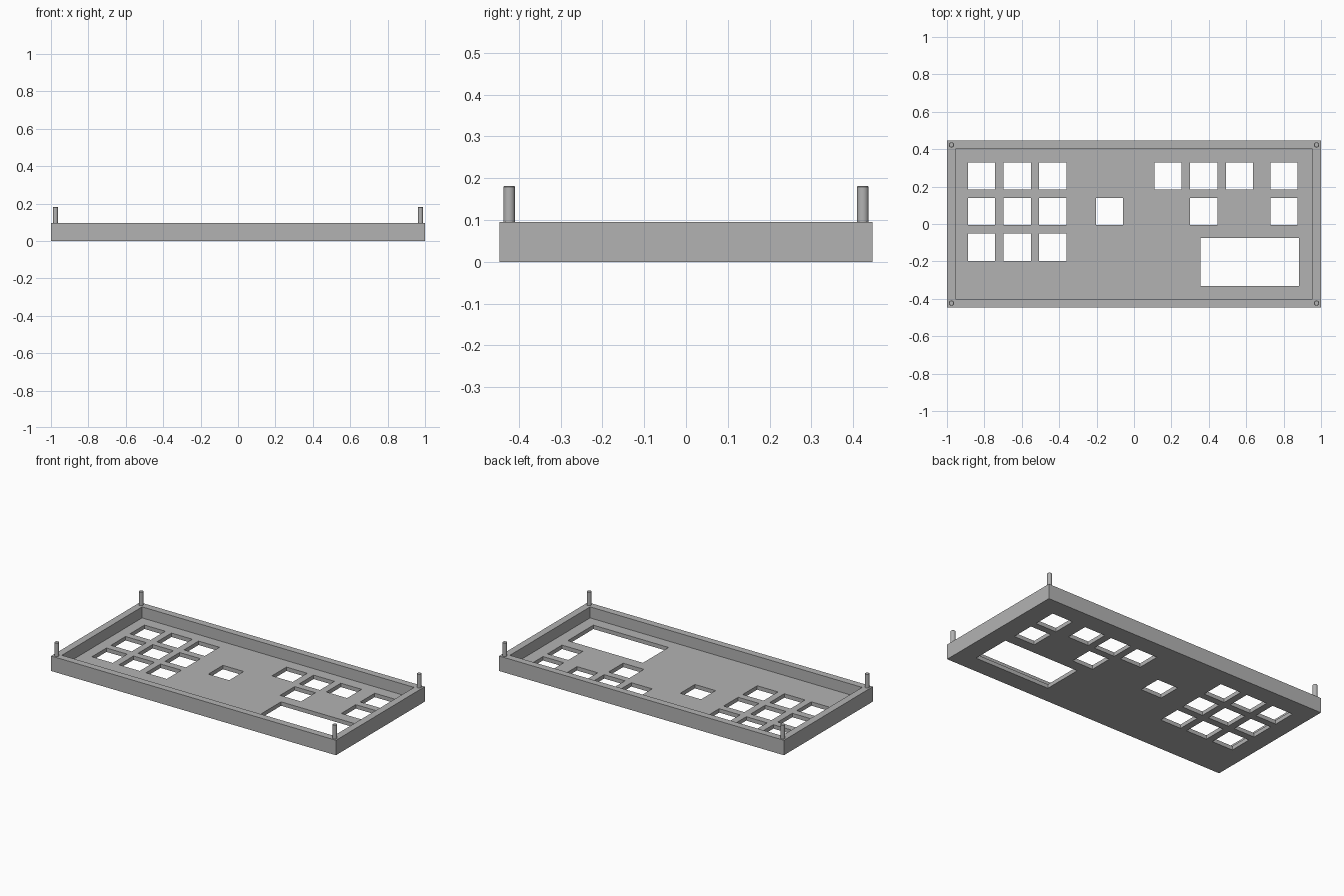
import bpy
import bmesh
from mathutils import Matrix, Vector

cube = bpy.data.objects.get("Cube")
if cube:
    bpy.data.objects.remove(cube, do_unlink=True)

HALF_X, HALF_Y, RIM_Z = 1.0, 0.446, 0.095
INNER_X, INNER_Y, FLOOR_Z = 0.955, 0.402, 0.025
KEY = 0.073  # half the width of a key opening

grey = bpy.data.materials.new("light_grey")
grey.use_nodes = True
colour = (0.45, 0.45, 0.45, 1)
grey.diffuse_color = colour
grey.node_tree.nodes["Principled BSDF"].inputs["Base Color"].default_value = colour


def boxes(name, bounds):
    """One object made of boxes, each given as (low corner, high corner)."""
    bm = bmesh.new()
    for low, high in bounds:
        low, high = Vector(low), Vector(high)
        place = Matrix.Translation((low + high) / 2) @ Matrix.Diagonal((*(high - low), 1))
        bmesh.ops.create_cube(bm, size=1, matrix=place)
    mesh = bpy.data.meshes.new(name)
    bm.to_mesh(mesh)
    bm.free()
    obj = bpy.data.objects.new(name, mesh)
    bpy.context.collection.objects.link(obj)
    mesh.materials.append(grey)
    return obj


def cut(target, cutter):
    """Subtract the cutter, apply the result and discard the cutter."""
    cutter.hide_render = True
    mod = target.modifiers.new("cut", 'BOOLEAN')
    mod.operation, mod.solver, mod.object = 'DIFFERENCE', 'EXACT', cutter
    bpy.context.view_layer.objects.active = target
    bpy.ops.object.modifier_apply(modifier=mod.name)
    bpy.data.objects.remove(cutter, do_unlink=True)


# Open tray: solid block with a pocket cut from above
tray = boxes("panel_tray", [((-HALF_X, -HALF_Y, 0), (HALF_X, HALF_Y, RIM_Z))])
cut(tray, boxes("pocket_cutter", [((-INNER_X, -INNER_Y, FLOOR_Z), (INNER_X, INNER_Y, 0.2))]))

# Key openings, listed by row, and the display window
keypad = (-0.815, -0.625, -0.435)
rows = {
    0.257: keypad + (0.182, 0.373, 0.564, 0.802),
    0.067: keypad + (-0.131, 0.373, 0.802),
    -0.124: keypad,
}
openings = [((x - KEY, y - KEY, -0.05), (x + KEY, y + KEY, 0.06))
            for y, columns in rows.items() for x in columns]
openings.append(((0.355, -0.332, -0.05), (0.883, -0.075, 0.06)))
cut(tray, boxes("opening_cutter", openings))

# Corner pegs with slightly chamfered tips
for side, sx in (("right", -1), ("left", 1)):
    for end, sy in (("front", -1), ("back", 1)):
        low, high = RIM_Z - 0.01, 0.181
        bpy.ops.mesh.primitive_cylinder_add(
            vertices=24, radius=0.014, depth=high - low,
            location=(sx * 0.976, sy * 0.423, (low + high) / 2))
        peg = bpy.context.object
        peg.name = f"{end}_{side}_peg"
        peg.data.materials.append(grey)
        bevel = peg.modifiers.new("tip_chamfer", 'BEVEL')
        bevel.width, bevel.segments = 0.002, 1
        bpy.ops.object.modifier_apply(modifier=bevel.name)
        bpy.ops.object.shade_smooth_by_angle()
